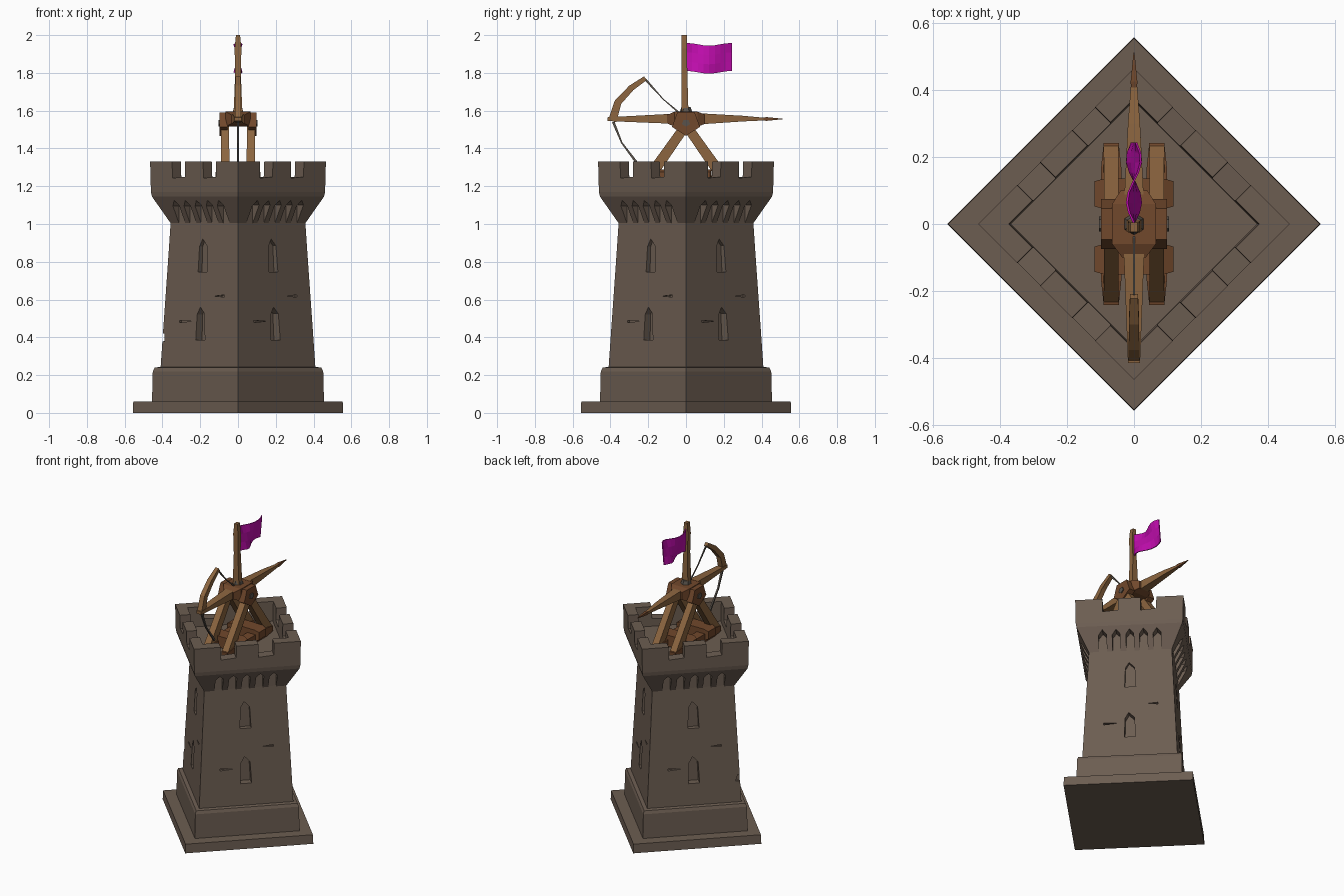
import bpy, bmesh, math
from mathutils import Vector, Matrix

if "Cube" in bpy.data.objects:
    bpy.data.objects.remove(bpy.data.objects["Cube"])

def material(name, rgb):
    m = bpy.data.materials.new(name)
    m.diffuse_color = (*rgb, 1)
    m.use_nodes = True
    m.node_tree.nodes["Principled BSDF"].inputs["Base Color"].default_value = m.diffuse_color
    return m

STONE = material("stone", (0.150, 0.110, 0.083))
WOOD = material("light_wood", (0.262, 0.130, 0.050))
DARK = material("dark_wood", (0.165, 0.065, 0.025))
IRON = material("iron", (0.10, 0.085, 0.07))
CLOTH = material("magenta_cloth", (0.53, 0.004, 0.42))
TURN = Matrix.Rotation(math.pi / 4, 4, 'Z')   # tower stands corner-on


def finish(name, bm, mat):
    bmesh.ops.recalc_face_normals(bm, faces=bm.faces)
    me = bpy.data.meshes.new(name)
    bm.to_mesh(me)
    bm.free()
    ob = bpy.data.objects.new(name, me)
    bpy.context.collection.objects.link(ob)
    me.materials.append(mat)
    return ob


def loft(bm, rings):
    """Skin equal-sized rings of points and cap both ends."""
    vs = [[bm.verts.new(p) for p in r] for r in rings]
    n = len(vs[0])
    for a, b in zip(vs, vs[1:]):
        for i in range(n):
            j = (i + 1) % n
            bm.faces.new((a[i], a[j], b[j], b[i]))
    bm.faces.new(vs[0][::-1])
    bm.faces.new(vs[-1])


def square_stack(name, profile):
    bm = bmesh.new()
    loft(bm, [[TURN @ Vector((sx * s, sy * s, z))
               for sx, sy in ((-1, -1), (1, -1), (1, 1), (-1, 1))] for s, z in profile])
    return finish(name, bm, STONE)


def side_prism(bm, pts, y0, y1, side):
    """Prism of (u, z) outline pushed through one tower side."""
    m = TURN @ Matrix.Rotation(side * math.pi / 2, 4, 'Z')
    loft(bm, [[m @ Vector((u, y, z)) for u, z in pts] for y in (y0, y1)])


def rect(u0, u1, z0, z1):
    return [(u0, z0), (u1, z0), (u1, z1), (u0, z1)]


def cut(ob, bm):
    cutter = finish("cutter", bm, STONE)
    cutter.hide_render = True
    mod = ob.modifiers.new("cut", 'BOOLEAN')
    mod.operation, mod.solver, mod.object = 'DIFFERENCE', 'EXACT', cutter
    bpy.context.view_layer.objects.active = ob
    bpy.ops.object.modifier_apply(modifier=mod.name)
    bpy.data.objects.remove(cutter)


def beam(name, path, mat):
    """Box-section beam through (point, width in x, thickness) stations."""
    bm = bmesh.new()
    pts = [Vector(p) for p, w, h in path]
    rings = []
    for i, (p, w, h) in enumerate(path):
        d = (pts[min(i + 1, len(pts) - 1)] - pts[max(i - 1, 0)]).normalized()
        side = Vector((1, 0, 0)) if abs(d.x) < 0.9 else Vector((0, 1, 0))
        up = side.cross(d).normalized()
        rings.append([pts[i] + side * sx * w / 2 + up * sy * h / 2
                      for sx, sy in ((-1, -1), (1, -1), (1, 1), (-1, 1))])
    loft(bm, rings)
    return finish(name, bm, mat)


# Tower: slab, plinth and tapering shaft
square_stack("base_slab", [(0.394, 0), (0.392, 0.06)])
square_stack("plinth", [(0.322, 0.055), (0.319, 0.22), (0.312, 0.24), (0.28, 0.245)])
shaft = square_stack("tower_shaft", [(0.290, 0.235), (0.281, 0.42), (0.262, 0.8), (0.252, 1.01)])

# Arrow slits, cracks and a chipped corner
bm = bmesh.new()
for side in range(4):
    for z in (0.385, 0.745):
        side_prism(bm, [(-0.034, z), (0.034, z), (0.03, z + 0.135), (0.008, z + 0.175),
                        (-0.026, z + 0.14)], 0.235, 0.36, side)
    side_prism(bm, [(0.07, 0.485), (0.16, 0.478), (0.16, 0.49)], 0.262, 0.36, side)
    side_prism(bm, [(-0.09, 0.618), (-0.17, 0.625), (-0.17, 0.613)], 0.255, 0.36, side)
side_prism(bm, [(-0.4, 0.375), (-0.255, 0.38), (-0.268, 0.42), (-0.4, 0.43)], 0.268, 0.4, 0)
cut(shaft, bm)

# Flared battlement with sunken deck
top = square_stack("battlement", [(0.250, 1.0), (0.322, 1.145), (0.326, 1.17), (0.329, 1.33),
                                  (0.264, 1.33), (0.260, 1.2)])
bm = bmesh.new()
for side in range(4):
    for u in (-0.116, 0.116):                      # crenels
        side_prism(bm, [(u - 0.047, 1.25), (u + 0.047, 1.243), (u + 0.05, 1.4), (u - 0.05, 1.4)],
                   0.22, 0.45, side)
    for k in range(-2, 3):                         # slots between corbels
        u = k * 0.083
        side_prism(bm, [(u - 0.024, 0.98), (u + 0.024, 0.98), (u + 0.024, 1.095),
                        (u, 1.125), (u - 0.024, 1.1)], 0.252, 0.4, side)
cut(top, bm)

# Ballista undercarriage: rails, cross beams and leaning legs
for s, tag in ((-1, "left"), (1, "right")):
    x = s * 0.068
    beam(f"{tag}_rail", [((x, -0.24, 1.225), 0.045, 0.035), ((x, -0.17, 1.23), 0.06, 0.055),
                         ((x, 0.17, 1.23), 0.06, 0.055), ((x, 0.24, 1.225), 0.045, 0.035)], DARK)
    for e, end in ((-1, "rear"), (1, "front")):
        beam(f"{tag}_{end}_leg", [((x, e * 0.21, 1.225), 0.045, 0.06),
                                  ((x, e * 0.01, 1.51), 0.042, 0.05)], WOOD)
    # pentagonal side plate with an iron bolt
    for name, r, x0, x1, mat in (("side_plate", 0.068, 0.055, 0.098, DARK),
                                 ("bolt", 0.02, 0.095, 0.104, IRON)):
        bm = bmesh.new()
        ring = [(math.cos(a), math.sin(a)) for a in
                (-math.pi / 2 + i * math.tau / 5 for i in range(5))]
        loft(bm, [[(s * xx, r * 1.15 * c, 1.535 + r * v) for c, v in ring] for xx in (x0, x1)])
        finish(f"{tag}_{name}", bm, mat)
for y in (-0.105, 0.09):
    beam("cross_beam", [((-0.118, y, 1.25), 0.075, 0.05), ((-0.09, y, 1.25), 0.09, 0.075),
                        ((0.09, y, 1.25), 0.09, 0.075), ((0.118, y, 1.25), 0.075, 0.05)], DARK)

# Stock block and long tapering beam
beam("stock_block", [((0, -0.1, 1.555), 0.07, 0.045), ((0, -0.06, 1.555), 0.13, 0.08),
                     ((0, 0.06, 1.555), 0.13, 0.08), ((0, 0.1, 1.555), 0.08, 0.05)], DARK)
beam("ballista_beam", [((0, -0.415, 1.555), 0.036, 0.02), ((0, -0.1, 1.557), 0.06, 0.05),
                       ((0, 0.1, 1.557), 0.056, 0.055), ((0, 0.3, 1.558), 0.036, 0.03),
                       ((0, 0.43, 1.555), 0.016, 0.012)], WOOD)
beam("bolt_head", [((0, 0.40, 1.556), 0.018, 0.012), ((0, 0.425, 1.556), 0.02, 0.02),
                   ((0, 0.512, 1.556), 0.003, 0.003)], DARK)

# Upright bow limb and strings
beam("bow_limb", [((0, -0.39, 1.545), 0.034, 0.045), ((0, -0.36, 1.645), 0.032, 0.038),
                  ((0, -0.29, 1.72), 0.03, 0.032), ((0, -0.215, 1.772), 0.024, 0.024)], WOOD)
beam("upper_string", [((0, -0.215, 1.765), 0.006, 0.012), ((0, -0.12, 1.66), 0.006, 0.005),
                      ((0, -0.02, 1.575), 0.006, 0.010)], IRON)
beam("lower_string", [((0, -0.385, 1.54), 0.012, 0.014), ((0, -0.34, 1.43), 0.01, 0.008),
                      ((0, -0.25, 1.31), 0.01, 0.014)], IRON)

# Flag pole with socket
bm = bmesh.new()
bmesh.ops.create_cone(bm, cap_ends=True, segments=6, radius1=0.036, radius2=0.024, depth=0.035,
                      matrix=Matrix.Translation((0, 0, 1.602)))
finish("pole_socket", bm, IRON)
beam("flag_pole", [((0, -0.005, 1.59), 0.046, 0.036), ((0, -0.008, 1.8), 0.03, 0.03),
                   ((0, -0.01, 1.93), 0.036, 0.03), ((0, -0.01, 2.0), 0.022, 0.028)], WOOD)

# Waving flag: thin sheet whose top and bottom edges swing opposite ways
bm = bmesh.new()
rings = []
for i in range(9):
    t = i / 8
    y = 0.003 + 0.24 * t
    ring = []
    for off in (-0.003, 0.003):
        for k in ((0, 1, 2, 3) if off < 0 else (3, 2, 1, 0)):
            v = k / 3
            swing = 0.021 * math.sin(t * math.tau * 0.95) * (1 - 2 * v)
            ring.append((off + swing, y, 1.803 + 0.148 * v + 0.007 * math.sin(t * 6.5 + 1.5)))
    rings.append(ring)
loft(bm, rings)
finish("flag", bm, CLOTH)
